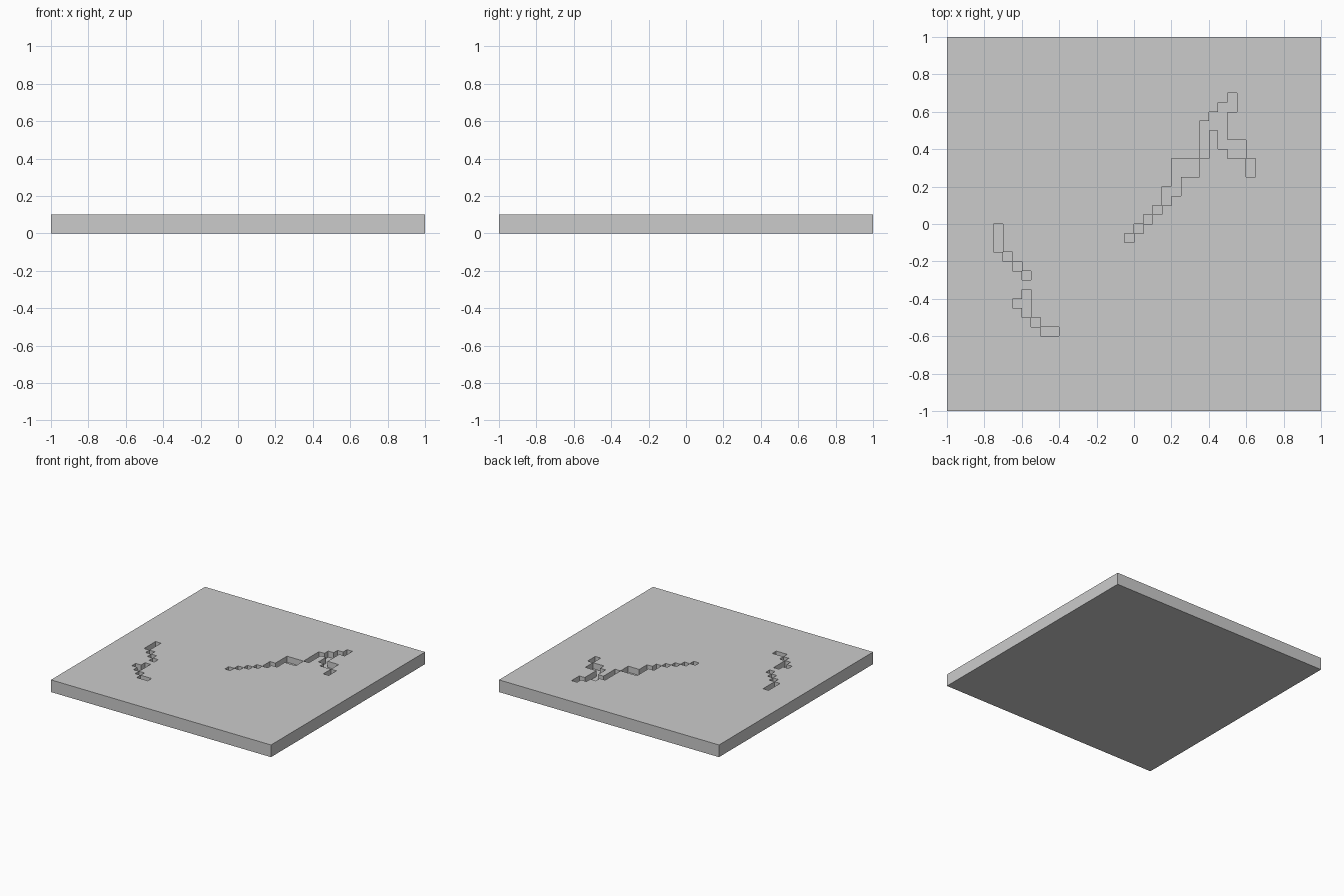
import bpy
import bmesh

if "Cube" in bpy.data.objects:
    bpy.data.objects.remove(bpy.data.objects["Cube"])

CELL, N = 0.05, 20           # grid pitch, half the number of cells per side
TOP, FLOOR = 0.10, 0.05      # slab top and channel floor heights

# Channel pieces in grid cells: (x, y, width, length)
CHANNELS = [
    # long channel, lower left to upper right, then its side branch
    (-1, -2, 1, 1), (0, -1, 1, 1), (1, 0, 1, 1), (2, 1, 1, 1),
    (3, 2, 1, 2), (4, 3, 1, 4), (5, 5, 2, 2), (7, 7, 1, 4),
    (8, 10, 1, 2), (9, 8, 1, 5), (10, 12, 1, 2), (10, 7, 2, 2), (12, 5, 1, 2),
    # short upper left channel
    (-15, -3, 1, 3), (-14, -4, 1, 1), (-13, -5, 1, 1), (-12, -6, 1, 1),
    # short lower left channel
    (-12, -10, 1, 3), (-13, -9, 1, 1), (-11, -11, 1, 1), (-10, -12, 2, 1),
]
sunk = {(x + i, y + j) for x, y, w, l in CHANNELS
        for i in range(w) for j in range(l)}


def height(i, j):
    if not (-N <= i < N and -N <= j < N):
        return 0.0
    return FLOOR if (i, j) in sunk else TOP


bm = bmesh.new()


def quad(*pts):
    bm.faces.new([bm.verts.new((x * CELL, y * CELL, z)) for x, y, z in pts])


# Tops and channel floors, with walls down to every lower neighbour
for i in range(-N, N):
    for j in range(-N, N):
        h = height(i, j)
        corners = [(i, j), (i + 1, j), (i + 1, j + 1), (i, j + 1)]
        quad(*[(x, y, h) for x, y in corners])
        for k, (di, dj) in enumerate([(0, -1), (1, 0), (0, 1), (-1, 0)]):
            low = height(i + di, j + dj)
            if low < h:
                a, b = corners[k], corners[(k + 1) % 4]
                quad((*a, low), (*b, low), (*b, h), (*a, h))

# Underside
quad((-N, -N, 0), (-N, N, 0), (N, N, 0), (N, -N, 0))
bmesh.ops.remove_doubles(bm, verts=bm.verts, dist=1e-4)

mesh = bpy.data.meshes.new("ground_slab")
bm.to_mesh(mesh)
bm.free()
slab = bpy.data.objects.new("ground_slab", mesh)
bpy.context.collection.objects.link(slab)
